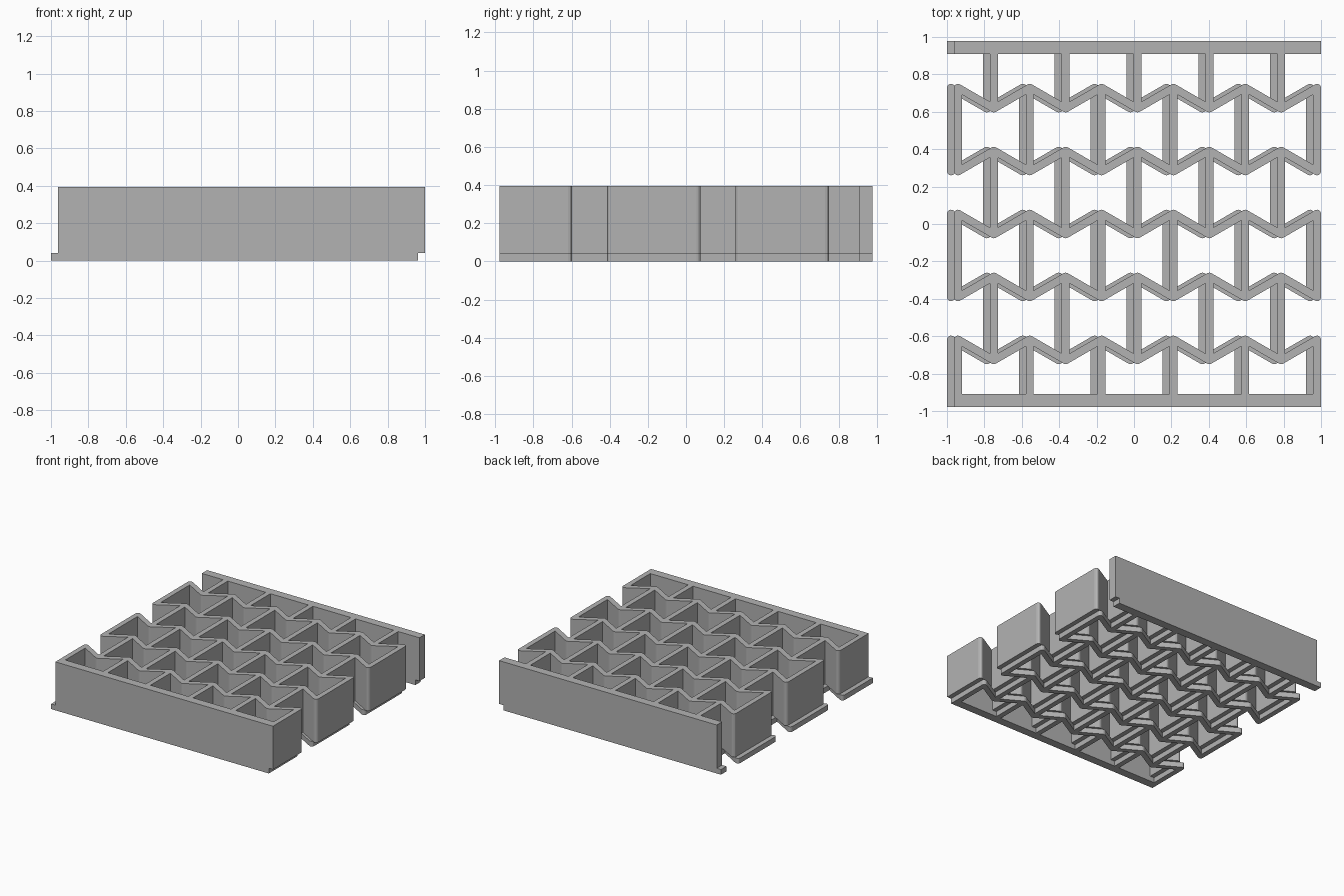
import bpy, bmesh
from math import pi, cos, sin, atan2
from mathutils import Vector
from mathutils.geometry import delaunay_2d_cdt

if "Cube" in bpy.data.objects:
    bpy.data.objects.remove(bpy.data.objects["Cube"], do_unlink=True)

LEFT, RIGHT = -0.9625, 1.0      # extent of the upper lattice in x
R = 0.021                       # half wall thickness
CELLS = 5
STEP = (RIGHT - LEFT - 2 * R) / CELLS / 2   # half a cell
ROWS, AMP = 0.3365, 0.0555      # row spacing, zigzag half height
BAR_IN, BAR_OUT = 0.909, 0.978  # closing bars in y
SHIFT, BASE_H, TOP = 0.0375, 0.042, 0.395

grey = bpy.data.materials.new("plain grey")
grey.use_nodes = True
grey.diffuse_color = (0.45, 0.45, 0.45, 1)
grey.node_tree.nodes["Principled BSDF"].inputs["Base Color"].default_value = grey.diffuse_color


def wall(a, b):
    """Round-ended wall outline between two points."""
    a, b = Vector(a), Vector(b)
    ang = atan2(b.y - a.y, b.x - a.x)
    pts = []
    for centre, start in ((b, ang - pi / 2), (a, ang + pi / 2)):
        for i in range(7):
            t = start + i * pi / 6
            pts.append(centre + R * Vector((cos(t), sin(t))))
    return pts


def bar(y0, y1):
    return [Vector(p) for p in ((LEFT, y0), (RIGHT, y0), (RIGHT, y1), (LEFT, y1))]


def node(row, i):
    """Zigzag corner; even rows peak at even columns, odd rows at odd ones."""
    sign = 1 if (row + i) % 2 == 0 else -1
    return LEFT + R + i * STEP, (2 - row) * ROWS + sign * AMP


# Outlines of every wall of the lattice
outlines = [bar(BAR_IN, BAR_OUT), bar(-BAR_OUT, -BAR_IN)]
columns = range(2 * CELLS + 1)
middle = (BAR_IN + BAR_OUT) / 2
for row in range(5):
    for i in columns[:-1]:
        outlines.append(wall(node(row, i), node(row, i + 1)))
for gap in range(6):
    for i in columns:
        if (gap + i) % 2:       # straight ribs alternate between gaps
            x = LEFT + R + i * STEP
            top = node(gap - 1, i)[1] if gap > 0 else middle
            low = node(gap, i)[1] if gap < 5 else -middle
            outlines.append(wall((x, low), (x, top)))


def lattice(name, dx, z0, z1):
    """Merge the outlines into one flat sheet and extrude it."""
    pts, polys = [], []
    for o in outlines:
        polys.append(list(range(len(pts), len(pts) + len(o))))
        pts += o
    verts, _, faces, _, _, origin = delaunay_2d_cdt(pts, [], polys, 1, 1e-5)
    bm = bmesh.new()
    vs = [bm.verts.new((v.x + dx, v.y, z0)) for v in verts]
    for f, src in zip(faces, origin):
        if src:                 # skip the open cells
            bm.faces.new([vs[k] for k in f])
    bmesh.ops.delete(bm, geom=[v for v in bm.verts if not v.link_faces], context='VERTS')
    bmesh.ops.dissolve_limit(bm, angle_limit=0.01, verts=bm.verts[:], edges=bm.edges[:])
    ext = bmesh.ops.extrude_face_region(bm, geom=bm.faces[:])
    moved = [g for g in ext["geom"] if isinstance(g, bmesh.types.BMVert)]
    bmesh.ops.translate(bm, verts=moved, vec=(0, 0, z1 - z0))
    bmesh.ops.recalc_face_normals(bm, faces=bm.faces[:])
    me = bpy.data.meshes.new(name)
    bm.to_mesh(me)
    bm.free()
    me.materials.append(grey)
    ob = bpy.data.objects.new(name, me)
    bpy.context.collection.objects.link(ob)


# Thin offset base layer and the tall lattice on top
lattice("base_lattice", -SHIFT, 0, BASE_H)
lattice("tall_lattice", 0, BASE_H, TOP)
